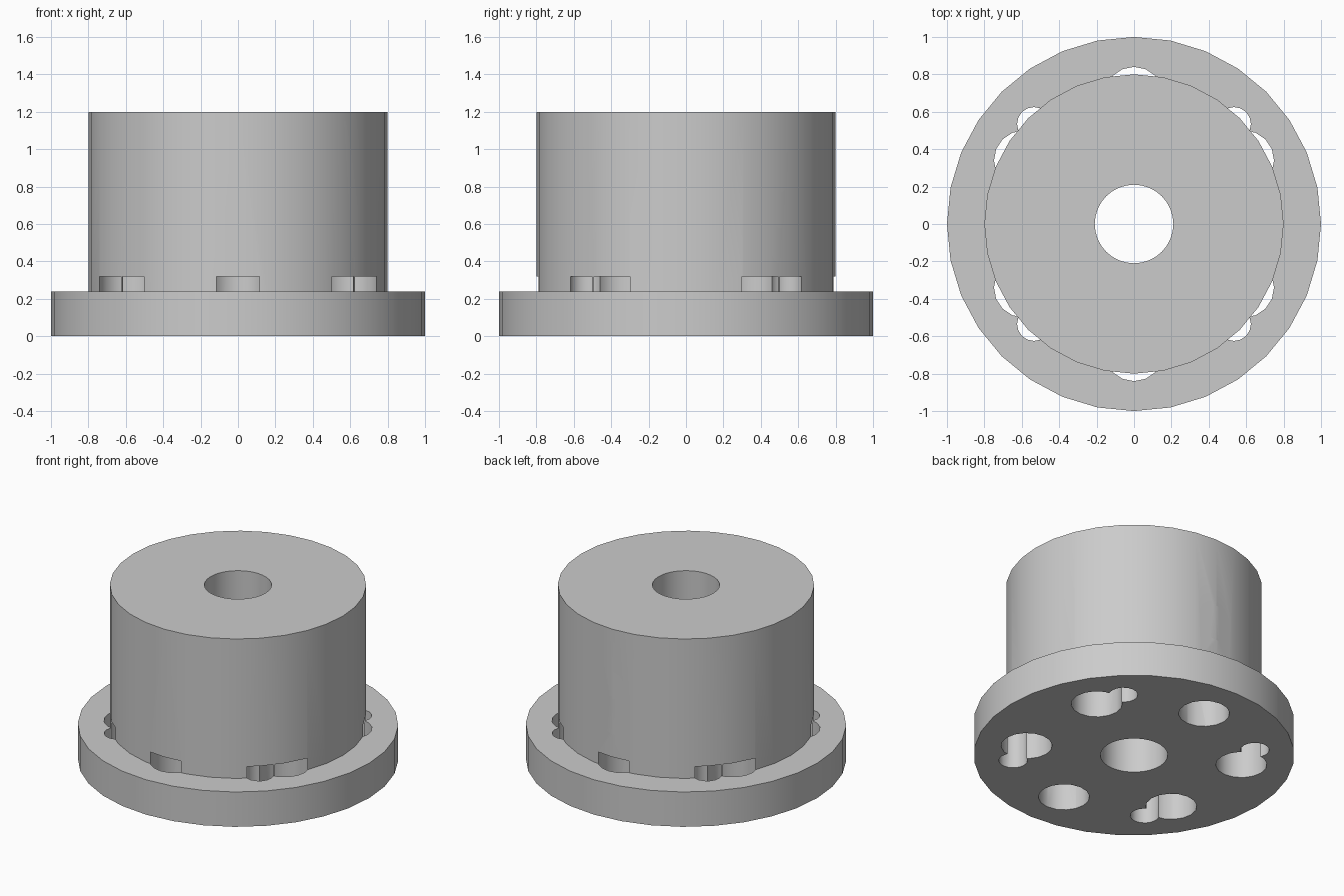
import bpy, bmesh
from math import cos, sin, pi, radians

if "Cube" in bpy.data.objects:
    bpy.data.objects.remove(bpy.data.objects["Cube"], do_unlink=True)

# Plain grey material
grey = bpy.data.materials.new("plain grey")
grey.use_nodes = True
grey.diffuse_color = (0.6, 0.6, 0.6, 1)
grey.node_tree.nodes["Principled BSDF"].inputs["Base Color"].default_value = (0.6, 0.6, 0.6, 1)

# Flanged hub with a central bore: one stepped profile turned around z
SIDES = 32
profile = [(0.21, 0), (1, 0), (1, 0.24), (0.8, 0.24), (0.8, 1.2), (0.21, 1.2)]
bm = bmesh.new()
rings = []
for i in range(SIDES):
    a = 2 * pi * i / SIDES
    rings.append([bm.verts.new((r * cos(a), r * sin(a), z)) for r, z in profile])
for i in range(SIDES):
    here, after = rings[i], rings[(i + 1) % SIDES]
    for j in range(len(profile)):
        k = (j + 1) % len(profile)
        bm.faces.new((here[j], after[j], after[k], here[k]))
bmesh.ops.recalc_face_normals(bm, faces=bm.faces)
mesh = bpy.data.meshes.new("flanged_hub")
bm.to_mesh(mesh)
bm.free()
hub = bpy.data.objects.new("flanged_hub", mesh)
bpy.context.collection.objects.link(hub)
mesh.materials.append(grey)


def drill(radius, depth, location, sides, rotation=(0, 0, 0)):
    """Cut a round hole into the hub."""
    bpy.ops.mesh.primitive_cylinder_add(vertices=sides, radius=radius, depth=depth,
                                        location=location, rotation=rotation)
    cutter = bpy.context.object
    cutter.name = "hole_cutter"
    cutter.hide_render = True
    cutter.data.materials.append(grey)
    mod = hub.modifiers.new("hole", 'BOOLEAN')
    mod.operation = 'DIFFERENCE'
    mod.solver = 'EXACT'
    mod.object = cutter
    bpy.ops.object.select_all(action='DESELECT')
    bpy.context.view_layer.objects.active = hub
    hub.select_set(True)
    bpy.ops.object.modifier_apply(modifier=mod.name)
    bpy.data.objects.remove(cutter, do_unlink=True)


def drill_pocket(radius, ring_radius, angle):
    """Cut a blind pocket upward from the underside."""
    top, bottom = 0.32, -0.1
    drill(radius, top - bottom,
          (ring_radius * cos(angle), ring_radius * sin(angle), (top + bottom) / 2), 16)


# Six large pockets, four small ones beside them
for n in range(6):
    drill_pocket(0.16, 0.68, radians(30 + 60 * n))
for n in range(4):
    drill_pocket(0.09, 0.757, radians(45 + 90 * n))

# Set screw hole from the back into the bore
drill(0.124, 0.9, (0, 0.55, 0.6), 32, (pi / 2, 0, 0))

bpy.ops.object.shade_smooth_by_angle(angle=radians(30))
